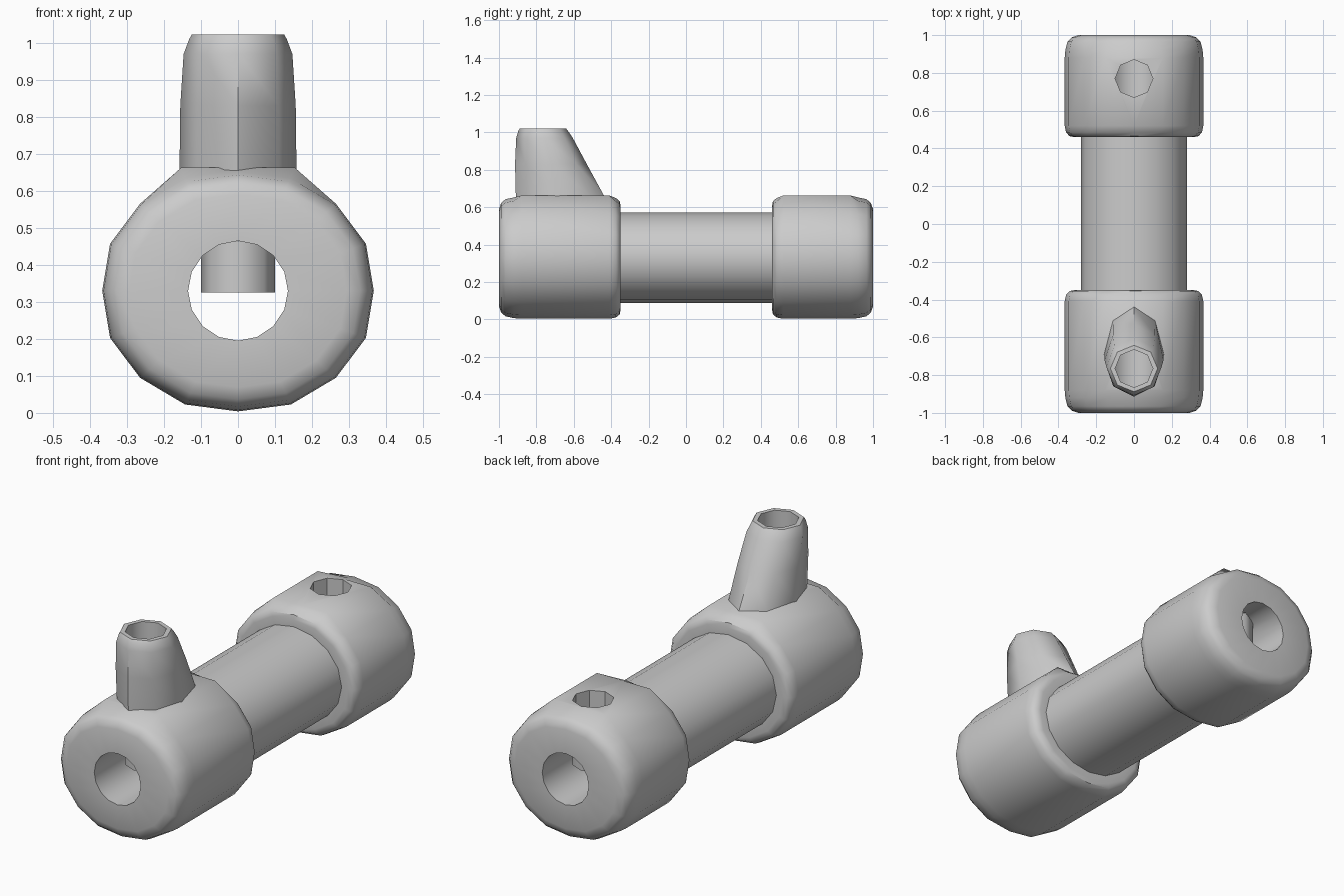
import bpy, bmesh
from math import sin, cos, pi, radians

if "Cube" in bpy.data.objects:
    bpy.data.objects.remove(bpy.data.objects["Cube"])

ZC = 0.33      # height of the main axis
HOLE_R = 0.1   # radius of the vertical ports
PORTS = {"front": -0.765, "rear": 0.77}


def loft(name, rings, closed=False, caps=False):
    """Skin a list of equal-length vertex rings."""
    bm = bmesh.new()
    rows = [[bm.verts.new(p) for p in ring] for ring in rings]
    n = len(rows[0])
    pairs = list(zip(rows, rows[1:] + rows[:1])) if closed else list(zip(rows, rows[1:]))
    for a, b in pairs:
        for i in range(n):
            j = (i + 1) % n
            bm.faces.new((a[i], a[j], b[j], b[i]))
    if caps:
        bm.faces.new(rows[0])
        bm.faces.new(rows[-1])
    bmesh.ops.recalc_face_normals(bm, faces=bm.faces)
    mesh = bpy.data.meshes.new(name)
    bm.to_mesh(mesh)
    bm.free()
    obj = bpy.data.objects.new(name, mesh)
    bpy.context.collection.objects.link(obj)
    return obj


def activate(obj):
    bpy.ops.object.select_all(action='DESELECT')
    obj.select_set(True)
    bpy.context.view_layer.objects.active = obj


def smooth(obj, angle):
    activate(obj)
    bpy.ops.object.shade_smooth_by_angle(angle=radians(angle))


def ellipse(y, rx, rz, n=16):
    return [(rx * sin(2 * pi * i / n), y, ZC + rz * cos(2 * pi * i / n)) for i in range(n)]


def collar_ring(y, s, bump=False):
    """Slightly squared 16-gon; bump flattens the top around a port."""
    pts = []
    for i in range(16):
        k = 1.0 if i % 4 == 0 else 1.02
        x, z = 0.367 * k * sin(pi * i / 8), 0.326 * k * cos(pi * i / 8)
        if bump and i in (15, 0, 1):
            x, z = x * 1.07, 0.333
        pts.append((x * s, y, ZC + z * s))
    return pts


def collar(y0, y1):
    """Rounded collar rings, from the outer end y0 to the inner end y1."""
    d = 1 if y1 > y0 else -1
    return [collar_ring(y0, 0.80), collar_ring(y0 + d * 0.012, 0.90),
            collar_ring(y0 + d * 0.035, 0.96), collar_ring(y0 + d * 0.08, 0.99),
            collar_ring(y0 + d * 0.12, 1, True), collar_ring(y1 - d * 0.06, 1, True),
            collar_ring(y1 - d * 0.025, 0.98), collar_ring(y1 - d * 0.005, 0.93),
            collar_ring(y1, 0.86)]


def octagon(z, rx, yc, yf, yb):
    """Egg-shaped octagon: yf and yb are its front and back tips."""
    pts = []
    for i in range(8):
        c = cos(pi * i / 4)
        pts.append((rx * sin(pi * i / 4), yc + c * ((yb - yc) if c > 0 else (yc - yf)), z))
    return pts


def port(z, y):
    return octagon(z, HOLE_R, y, y - HOLE_R, y + HOLE_R)


# Body: two collars joined by a tube, with a bore right through
rings = [ellipse(-1, 0.135, 0.135)] + collar(-1, -0.35)
rings += [ellipse(-0.35, 0.28, 0.243), ellipse(0.46, 0.28, 0.243)]
rings += collar(1, 0.46)[::-1] + [ellipse(1, 0.135, 0.135)]
body = loft("body", rings, closed=True)

# Vertical ports cut into both collars, with short pipes reaching into the bore
for end, y in PORTS.items():
    cutter = loft(end + "_port_cutter", [port(0.335, y), port(0.9, y)], caps=True)
    cutter.hide_render = True
    mod = body.modifiers.new(end + "_port", 'BOOLEAN')
    mod.operation = 'DIFFERENCE'
    mod.solver = 'EXACT'
    mod.object = cutter
    activate(body)
    bpy.ops.object.modifier_apply(modifier=mod.name)
    bpy.data.objects.remove(cutter)
    smooth(loft(end + "_port_pipe", [port(0.325, y), port(0.463, y)]), 50)
smooth(body, 38)

# Hollow nozzle over the front port, leaning out toward the tube at its base
yp = PORTS["front"]
nozzle = loft("nozzle", [
    octagon(0.60, 0.158, -0.685, -0.908, -0.405),
    octagon(0.665, 0.158, -0.69, -0.91, -0.44),
    octagon(0.83, 0.156, -0.72, -0.914, -0.53),
    octagon(0.97, 0.147, -0.755, -0.908, -0.605),
    octagon(1.01, 0.132, -0.764, -0.896, -0.632),
    octagon(1.022, 0.125, yp, -0.888, -0.642),
    port(1.022, yp),
    port(0.655, yp)])
smooth(nozzle, 50)
